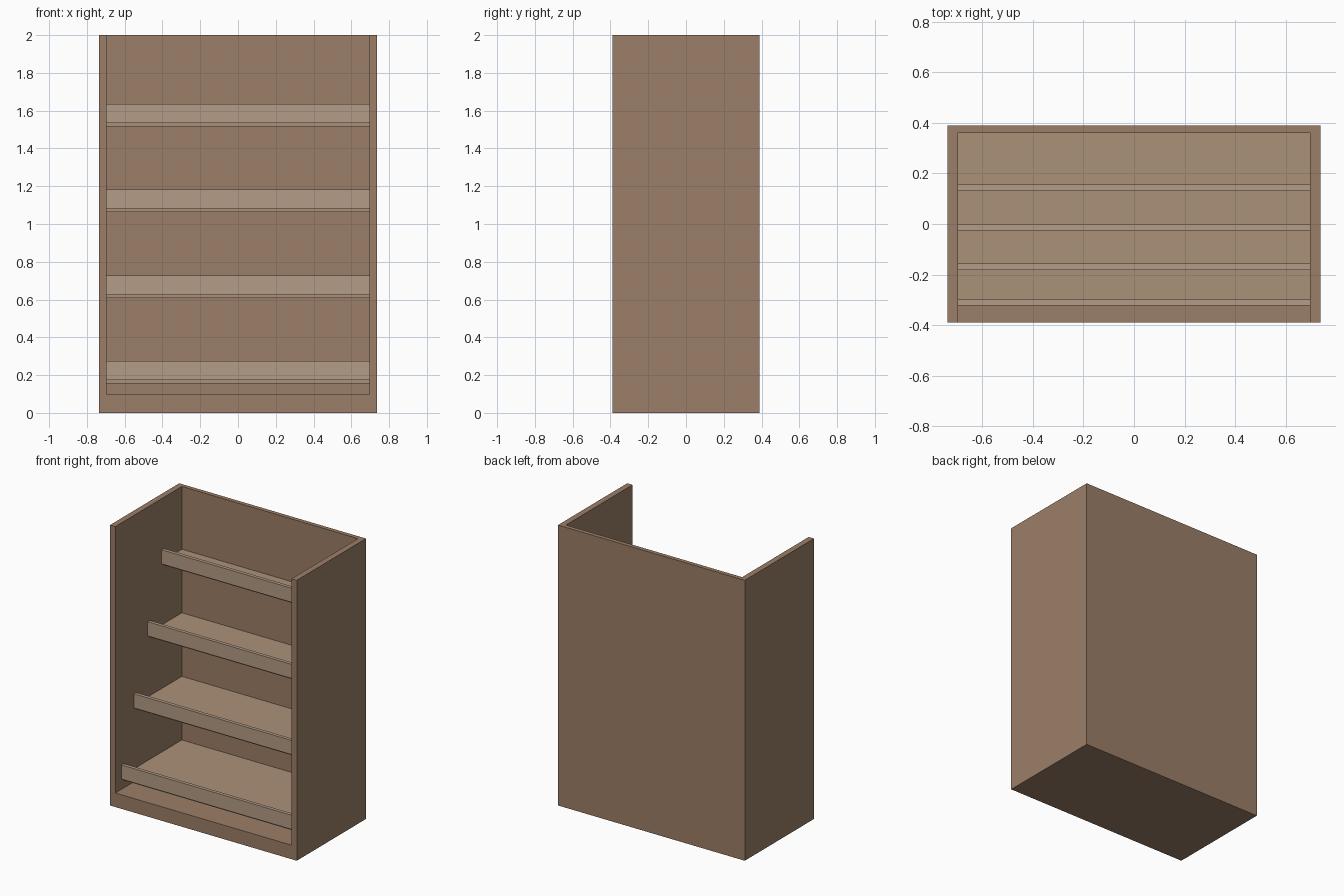
import bpy

if "Cube" in bpy.data.objects:
    bpy.data.objects.remove(bpy.data.objects["Cube"])


def material(name, rgb):
    m = bpy.data.materials.new(name)
    m.diffuse_color = (*rgb, 1)
    m.use_nodes = True
    m.node_tree.nodes["Principled BSDF"].inputs["Base Color"].default_value = m.diffuse_color
    return m


def box(name, lo, hi, mat):
    """Axis-aligned box between two opposite corners."""
    centre = [(a + b) / 2 for a, b in zip(lo, hi)]
    bpy.ops.mesh.primitive_cube_add(size=1, location=centre)
    ob = bpy.context.object
    ob.name = name
    ob.scale = [b - a for a, b in zip(lo, hi)]
    bpy.ops.object.transform_apply(location=False, rotation=False, scale=True)
    ob.data.materials.append(mat)
    return ob


wood = material("wood", (0.33, 0.21, 0.135))
shelf_wood = material("shelf_wood", (0.41, 0.285, 0.19))
lip_wood = material("lip_wood", (0.456, 0.335, 0.24))

W, D, H = 0.737, 0.39, 2.0      # half width, half depth, height
IN_X, IN_Y = 0.695, 0.36        # inner faces of the sides and back
BASE = 0.10

# Cabinet: one solid with the open front and top cut out
cabinet = box("cabinet", (-W, -D, 0), (W, D, H), wood)
cutter = box("cavity_cutter", (-IN_X, -D - 0.2, BASE), (IN_X, IN_Y, H + 0.2), wood)
cutter.hide_render = True
mod = cabinet.modifiers.new("cavity", "BOOLEAN")
mod.operation = "DIFFERENCE"
mod.solver = "EXACT"
mod.object = cutter
bpy.context.view_layer.objects.active = cabinet
bpy.ops.object.modifier_apply(modifier=mod.name)
bpy.data.objects.remove(cutter, do_unlink=True)

# Stepped shelves, each shallower than the one below, with a raised front lip
LIP = 0.025
for i, front in enumerate((-0.323, -0.182, -0.025, 0.132)):
    z = 0.156 + 0.4535 * i
    box(f"shelf_{i + 1}", (-IN_X, front + LIP, z), (IN_X, D - 0.002, z + 0.036), shelf_wood)
    box(f"shelf_lip_{i + 1}", (-IN_X, front, z + 0.018), (IN_X, front + LIP, z + 0.119), lip_wood)
